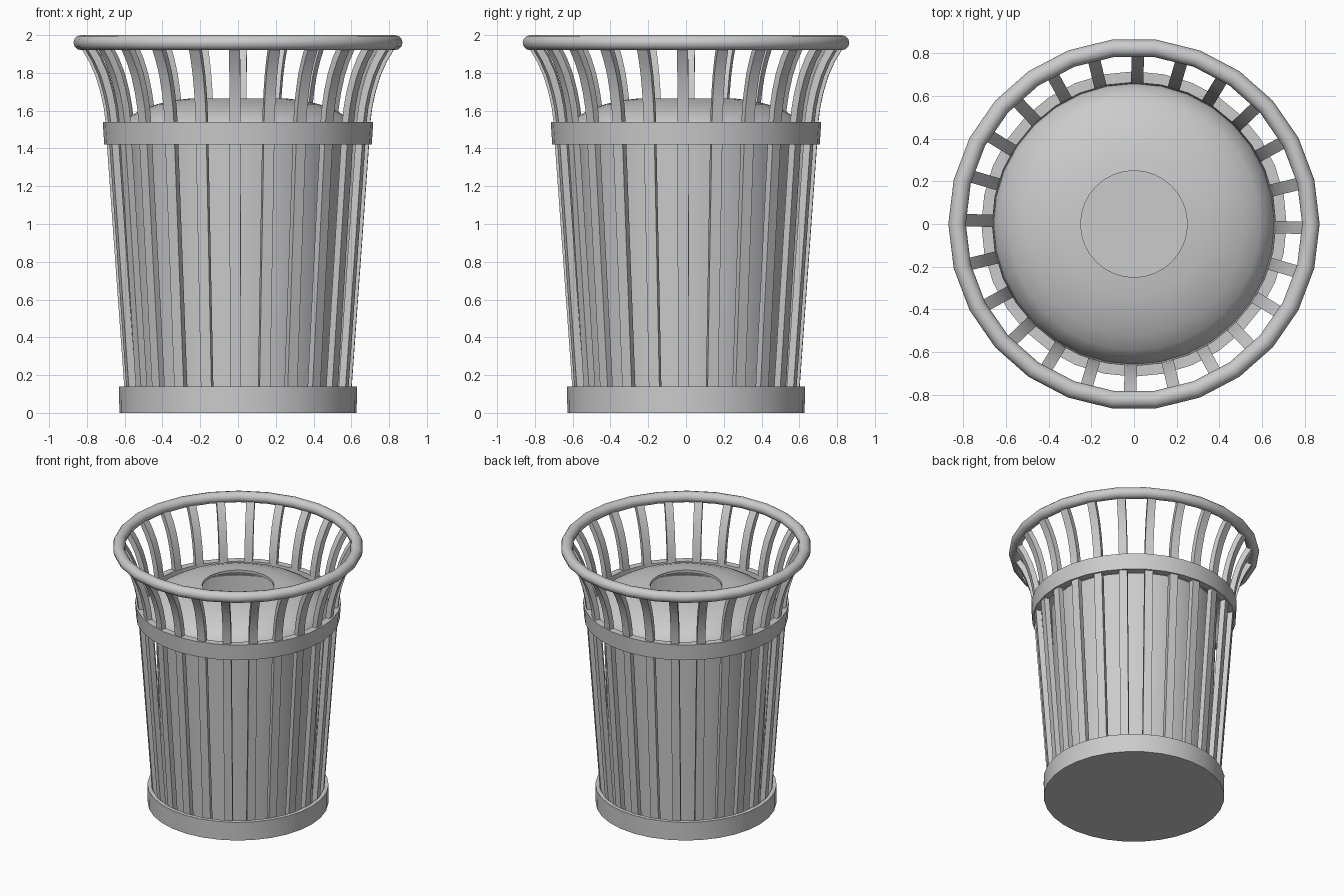
import bpy, bmesh, math
from mathutils import Vector

cube = bpy.data.objects.get("Cube")
if cube:
    bpy.data.objects.remove(cube, do_unlink=True)

# Single painted-metal colour
metal = bpy.data.materials.new("grey metal")
metal.use_nodes = True
GREY = (0.6, 0.6, 0.6, 1)
metal.diffuse_color = GREY
metal.node_tree.nodes["Principled BSDF"].inputs["Base Color"].default_value = GREY


def finish(name, bm, angle=40):
    bmesh.ops.remove_doubles(bm, verts=bm.verts, dist=1e-5)
    bmesh.ops.recalc_face_normals(bm, faces=bm.faces)
    mesh = bpy.data.meshes.new(name)
    bm.to_mesh(mesh)
    bm.free()
    mesh.materials.append(metal)
    obj = bpy.data.objects.new(name, mesh)
    bpy.context.collection.objects.link(obj)
    bpy.ops.object.select_all(action='DESELECT')
    obj.select_set(True)
    bpy.context.view_layer.objects.active = obj
    bpy.ops.object.shade_smooth_by_angle(angle=math.radians(angle))
    return obj


def lathe(name, profile, sides, closed=True):
    """Spin an (r, z) profile around the z axis."""
    bm = bmesh.new()
    verts = [bm.verts.new((r, 0, z)) for r, z in profile]
    pairs = list(zip(verts, verts[1:]))
    if closed:
        pairs.append((verts[-1], verts[0]))
    edges = [bm.edges.new(p) for p in pairs]
    bmesh.ops.spin(bm, geom=verts + edges, cent=(0, 0, 0), axis=(0, 0, 1),
                   angle=math.tau, steps=sides, use_duplicate=False)
    return finish(name, bm)


# Base tray: closed floor with a short wall
lathe("base_tray", [(0, 0), (0.628, 0), (0.63, 0.14), (0.6, 0.14),
                    (0.598, 0.03), (0, 0.03)], 32, closed=False)

# Upper band holding the slats
lathe("upper_band", [(0.708, 1.42), (0.716, 1.54), (0.665, 1.54), (0.657, 1.42)], 32)

# Rolled top rim
rim = [(0.83 + 0.041 * math.cos(a * math.tau / 12), 1.96 + 0.04 * math.sin(a * math.tau / 12))
       for a in range(12)]
lathe("top_rim", rim, 26)

# Inner bin, open at the top
lathe("inner_bin", [(0, 0.04), (0.525, 0.04), (0.578, 1.48), (0.563, 1.48),
                    (0.51, 0.06), (0, 0.06)], 32, closed=False)

# Domed lid with a round opening
outer = [(0.25, 1.665), (0.34, 1.655), (0.43, 1.634), (0.52, 1.6),
         (0.59, 1.56), (0.64, 1.51), (0.66, 1.44)]
inner = [(r - 0.015 if r > 0.3 else r, z - 0.02) for r, z in reversed(outer)]
lathe("domed_lid", outer + inner, 32)

# Slats: straight up to the band, then flaring out to the rim
PATH = [(0.575, 0.03), (0.676, 1.44), (0.682, 1.54), (0.692, 1.62), (0.709, 1.7),
        (0.736, 1.79), (0.772, 1.87), (0.82, 1.95)]
COUNT, HALF_W, HALF_T = 24, 0.029, 0.019


def slat(bm, angle):
    out = Vector((math.cos(angle), math.sin(angle), 0))
    side = Vector((-out.y, out.x, 0))
    pts = [out * r + Vector((0, 0, z)) for r, z in PATH]
    rings = []
    for i, p in enumerate(pts):
        tangent = (pts[min(i + 1, len(pts) - 1)] - pts[max(i - 1, 0)]).normalized()
        depth = side.cross(tangent)
        rings.append([bm.verts.new(p + side * HALF_W * s + depth * HALF_T * d)
                      for s, d in ((-1, -1), (1, -1), (1, 1), (-1, 1))])
    for a, b in zip(rings, rings[1:]):
        for k in range(4):
            n = (k + 1) % 4
            bm.faces.new((a[k], a[n], b[n], b[k]))
    bm.faces.new(rings[0])
    bm.faces.new(rings[-1])


bm = bmesh.new()
for i in range(COUNT):
    slat(bm, i * math.tau / COUNT - math.radians(1.3))
finish("slats", bm)
